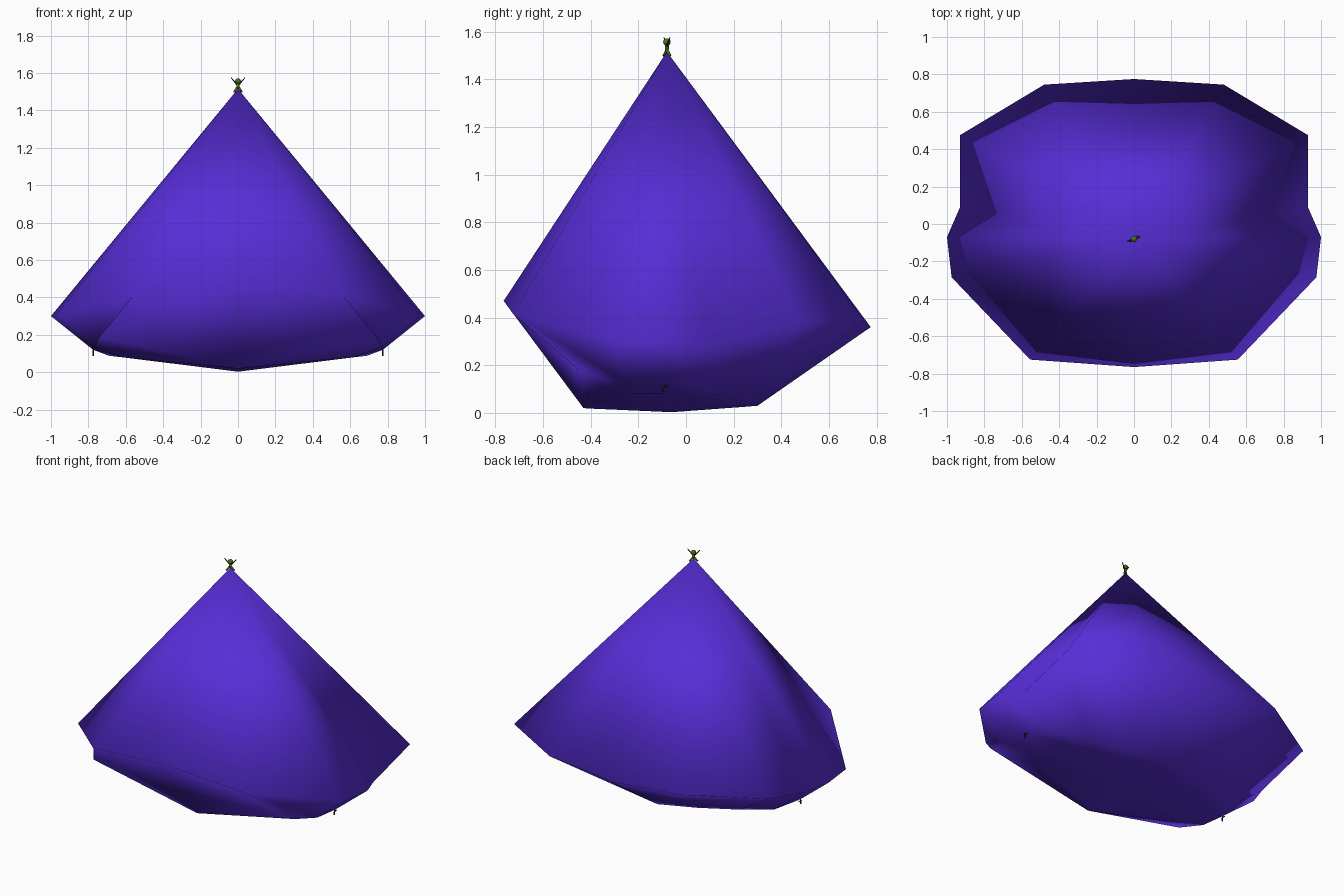
import bpy, bmesh, math
from mathutils import Vector

if "Cube" in bpy.data.objects:
    bpy.data.objects.remove(bpy.data.objects["Cube"])


def material(name, rgb):
    m = bpy.data.materials.new(name)
    m.diffuse_color = (*rgb, 1)
    m.use_nodes = True
    m.node_tree.nodes["Principled BSDF"].inputs["Base Color"].default_value = m.diffuse_color
    return m


PURPLE = material("purple cloth", (0.095, 0.027, 0.68))
GREEN = material("green skin", (0.075, 0.16, 0.01))
DARK = material("dark limbs", (0.02, 0.025, 0.012))


def finish(bm, name, mat):
    bmesh.ops.recalc_face_normals(bm, faces=bm.faces)
    mesh = bpy.data.meshes.new(name)
    bm.to_mesh(mesh)
    bm.free()
    mesh.materials.append(mat)
    for p in mesh.polygons:
        p.use_smooth = True
    ob = bpy.data.objects.new(name, mesh)
    bpy.context.collection.objects.link(ob)
    return ob


def full_ring(bm, half):
    """Close a half outline (front to back on +x) with its mirrored side."""
    pts = half + [(-x, y, z) for x, y, z in reversed(half[1:-1])]
    return [bm.verts.new(p) for p in pts]


def bridge(bm, a, b):
    n = len(a)
    for i in range(n):
        j = (i + 1) % n
        # mirror the diagonal so both sides match
        if i < n // 2:
            tris = ((a[i], a[j], b[j]), (a[i], b[j], b[i]))
        else:
            tris = ((a[i], a[j], b[i]), (a[j], b[j], b[i]))
        for t in tris:
            bm.faces.new(t)


def fan(bm, ring, centre):
    c = bm.verts.new(centre)
    for i, v in enumerate(ring):
        bm.faces.new((v, ring[(i + 1) % len(ring)], c))


# Draped body: apex, wide rim, tucked hem, shallow bottom
rim = [(0, -.765, .47), (.555, -.725, .415), (.975, -.285, .30), (1, -.07, .30),
       (.93, .09, .275), (.93, .475, .38), (.48, .745, .39), (0, .775, .36)]
hem = [(0, -.43, .02), (.74, -.46, .19), (.77, -.27, .135), (.775, -.09, .12),
       (.69, .065, .088), (.50, .15, .07), (.25, .24, .05), (0, .30, .03)]
base = [(0, -.40, .018), (.50, -.28, .07), (.62, -.22, .08), (.62, -.09, .08),
        (.55, .03, .072), (.40, .10, .055), (.2, .18, .035), (0, .24, .025)]
bm = bmesh.new()
rim_v, hem_v, base_v = (full_ring(bm, r) for r in (rim, hem, base))
fan(bm, rim_v, (0, -.08, 1.515))
bridge(bm, rim_v, hem_v)
bridge(bm, hem_v, base_v)
fan(bm, base_v, (0, -.06, .003))
finish(bm, "draped_body", PURPLE)


def limb(name, a, b, r1, r2, mat):
    a, b = Vector(a), Vector(b)
    bm = bmesh.new()
    bmesh.ops.create_cone(bm, cap_ends=True, segments=8, radius1=r1, radius2=r2,
                          depth=(b - a).length)
    rot = (b - a).to_track_quat('Z', 'Y').to_matrix()
    for v in bm.verts:
        v.co = rot @ v.co + (a + b) / 2
    finish(bm, name, mat)


def ball(name, centre, size, mat):
    bm = bmesh.new()
    bmesh.ops.create_uvsphere(bm, u_segments=14, v_segments=8, radius=1)
    for v in bm.verts:
        v.co = Vector(c * s for c, s in zip(v.co, size)) + Vector(centre)
    finish(bm, name, mat)


# Tiny figure standing on the peak
Y = -.08
ball("figure_head", (0, Y, 1.556), (.016, .016, .015), GREEN)
limb("figure_torso", (0, Y, 1.515), (0, Y, 1.545), .007, .009, GREEN)
for s, side in ((-1, "left"), (1, "right")):
    limb(side + "_arm", (s * .006, Y, 1.538), (s * .036, Y + s * .012, 1.574),
         .004, .0025, DARK)
    limb(side + "_leg", (s * .004, Y, 1.522), (s * .021, Y + s * .014, 1.498),
         .007, .005, GREEN)
    # Small feet poking out below the hem
    limb(side + "_peg", (s * .775, -.09, .135), (s * .775, -.098, .088),
         .004, .004, DARK)
    limb(side + "_toe", (s * .775, -.075, .112), (s * .775, -.105, .106),
         .003, .003, DARK)
